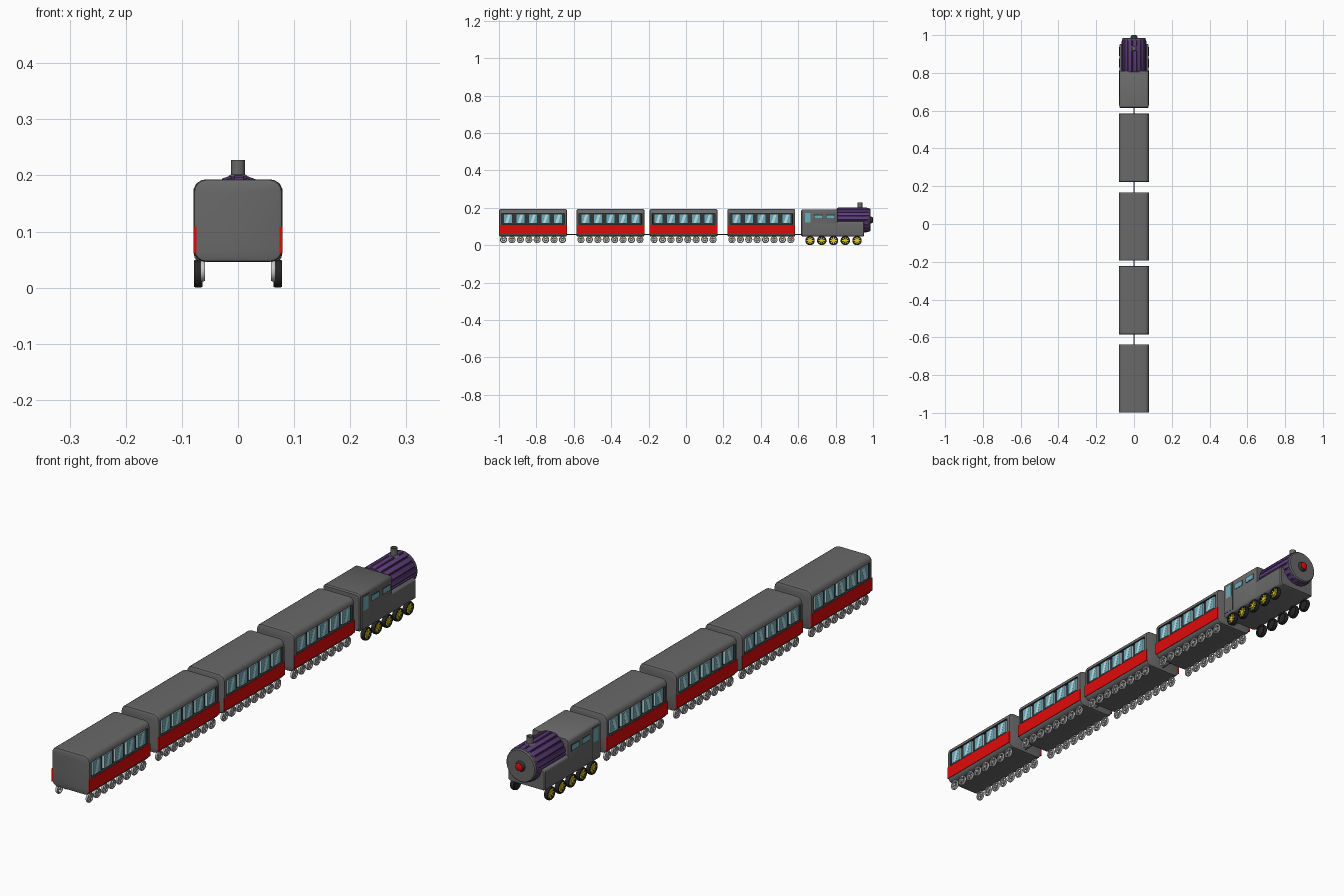
import bpy
import bmesh
from math import cos, sin, pi, radians
from mathutils import Vector

if "Cube" in bpy.data.objects:
    bpy.data.objects.remove(bpy.data.objects["Cube"])


def material(name, r, g, b):
    m = bpy.data.materials.new(name)
    m.use_nodes = True
    m.diffuse_color = (r, g, b, 1)
    m.node_tree.nodes["Principled BSDF"].inputs["Base Color"].default_value = (r, g, b, 1)
    return m


GREY = material("body grey", 0.14, 0.14, 0.14)
RED = material("red", 0.75, 0.003, 0.003)
DARK = material("dark frame", 0.035, 0.035, 0.037)
GLASS = material("window glass", 0.15, 0.43, 0.51)
SHINE = material("pale glass", 0.55, 0.78, 0.83)
PURPLE = material("purple", 0.11, 0.047, 0.19)
GROOVE = material("dark purple", 0.035, 0.014, 0.06)
YELLOW = material("yellow", 0.9, 0.75, 0.02)
METAL = material("light metal", 0.58, 0.58, 0.58)
BLACK = material("tyre black", 0.02, 0.02, 0.02)

AXES = {
    "x": lambda u, v, t: (t, u, v),
    "y": lambda u, v, t: (u, t, v),
    "z": lambda u, v, t: (u, v, t),
}


def circle(r, n=24):
    return [(r * cos(2 * pi * i / n), r * sin(2 * pi * i / n)) for i in range(n)]


def rect(u0, u1, v0, v1):
    return [(u0, v0), (u1, v0), (u1, v1), (u0, v1)]


def rounded(w, z0, z1, r, n=4):
    """Rounded rectangle of half width w."""
    pts = []
    for k, (u, v) in enumerate([(w - r, z1 - r), (r - w, z1 - r), (r - w, z0 + r), (w - r, z0 + r)]):
        for i in range(n + 1):
            a = radians(90 * (k + i / n))
            pts.append((u + r * cos(a), v + r * sin(a)))
    return pts


def loft(bm, sections, axis, mat=0, closed=False):
    """Join cross-sections (position, points) along an axis."""
    place = AXES[axis]
    rings = [[bm.verts.new(place(u, v, t)) for u, v in pts] for t, pts in sections]
    pairs = list(zip(rings, rings[1:]))
    if closed:
        pairs.append((rings[-1], rings[0]))
    faces = []
    n = len(rings[0])
    for a, b in pairs:
        for i in range(n):
            j = (i + 1) % n
            faces.append(bm.faces.new((a[i], a[j], b[j], b[i])))
    if not closed:
        faces += [bm.faces.new(rings[0]), bm.faces.new(rings[-1])]
    for f in faces:
        f.material_index = mat


def finish(bm, name, mats, loc=(0, 0, 0)):
    bmesh.ops.recalc_face_normals(bm, faces=bm.faces)
    mesh = bpy.data.meshes.new(name)
    bm.to_mesh(mesh)
    bm.free()
    for m in mats:
        mesh.materials.append(m)
    ob = place_mesh(mesh, name, loc)
    bpy.ops.object.select_all(action="DESELECT")
    ob.select_set(True)
    bpy.context.view_layer.objects.active = ob
    bpy.ops.object.shade_smooth_by_angle(angle=radians(35))
    return ob


def place_mesh(mesh, name, loc):
    ob = bpy.data.objects.new(name, mesh)
    bpy.context.collection.objects.link(ob)
    ob.location = loc
    return ob


def solid(name, sections, axis, mat, loc=(0, 0, 0)):
    bm = bmesh.new()
    loft(bm, sections, axis)
    return finish(bm, name, [mat], loc)


def plate(bm, side, pts, x, mat, thick=0.003):
    """Sheet on one side wall, outer face at x."""
    loft(bm, [(side * (x - thick), pts), (side * x, pts)], "x", mat)


def wheel_mesh(name, r, w, mats, spokes, backed):
    """Spoked wheel on the x axis; a backed wheel has a disc behind its spokes."""
    bm = bmesh.new()
    rim = r * 0.74
    loft(bm, [(-w, circle(rim)), (-w, circle(r * 0.94)), (-w / 2, circle(r)),
              (w / 2, circle(r)), (w, circle(r * 0.94)), (w, circle(rim))], "x", 0, True)
    back = -w * 0.1 if backed else -w
    loft(bm, [(back, circle(r * 0.28, 12)), (w, circle(r * 0.28, 12))], "x", 1)
    s = r * 0.1
    for i in range(spokes):
        d = Vector((cos(2 * pi * i / spokes), sin(2 * pi * i / spokes)))
        p = Vector((-d.y, d.x)) * s
        pts = [d * r * 0.15 + p, d * rim * 1.03 + p, d * rim * 1.03 - p, d * r * 0.15 - p]
        loft(bm, [(w * 0.1, pts), (w * 0.8, pts)], "x", 1)
    if backed:
        loft(bm, [(-w * 0.4, circle(rim * 1.02)), (w * 0.2, circle(rim * 1.02))], "x", 0)
    ob = finish(bm, name, mats)
    mesh = ob.data
    bpy.data.objects.remove(ob)
    return mesh


car_wheel = wheel_mesh("car_wheel", 0.019, 0.004, [METAL, METAL], 5, False)
engine_wheel = wheel_mesh("engine_wheel", 0.025, 0.0075, [BLACK, YELLOW], 8, True)


def add_wheels(mesh, x, ys, z):
    for y in ys:
        for side in (-1, 1):
            ob = place_mesh(mesh, mesh.name, (side * x, y, z))
            ob.rotation_euler.z = 0 if side > 0 else pi


def carriage(yc):
    h = 0.181
    # rounded shell with a recessed dark window strip on each side wall
    bm = bmesh.new()
    small, full = rounded(0.073, 0.052, 0.187, 0.018), rounded(0.079, 0.046, 0.193, 0.022)
    mid = rounded(0.0775, 0.0475, 0.1915, 0.021)
    loft(bm, [(-h, small), (-h + 0.002, mid), (-h + 0.007, full),
              (h - 0.007, full), (h - 0.002, mid), (h, small)], "y")
    bmesh.ops.recalc_face_normals(bm, faces=bm.faces)
    for co, no in (((0, 0, 0.111), (0, 0, 1)), ((0, 0, 0.17), (0, 0, 1)),
                   ((0, -0.168, 0), (0, 1, 0)), ((0, 0.168, 0), (0, 1, 0))):
        bmesh.ops.bisect_plane(bm, geom=bm.verts[:] + bm.edges[:] + bm.faces[:], plane_co=co, plane_no=no)
    bm.normal_update()
    strips = []
    for f in bm.faces:
        c = f.calc_center_median()
        if abs(f.normal.x) > 0.99 and 0.111 < c.z < 0.17 and abs(c.y) < 0.168:
            strips.append(f)
            f.material_index = 1
    for f in bmesh.ops.inset_region(bm, faces=strips, thickness=0.001, depth=-0.01)["faces"]:
        f.material_index = 1
    finish(bm, "carriage_body", [GREY, DARK], (0, yc, 0))
    # red lower panels
    bm = bmesh.new()
    for side in (-1, 1):
        plate(bm, side, rect(-h, h, 0.061, 0.109), 0.0796, 0, 0.0055)
    finish(bm, "red_panels", [RED], (0, yc, 0))
    # five thick panes with pale edges on each side
    bm = bmesh.new()
    for side in (-1, 1):
        for i in range(-2, 3):
            y = i * 0.067
            plate(bm, side, rect(y - 0.024, y + 0.024, 0.116, 0.166), 0.078, 1, 0.011)
            streak = [(y - 0.014, 0.118), (y, 0.118), (y + 0.014, 0.164), (y, 0.164)]
            plate(bm, side, streak, 0.0784, 1)
    bm.normal_update()
    for f in bm.faces:
        if abs(f.normal.x) > 0.9 and abs(f.calc_center_median().x) < 0.0782:
            f.material_index = 0
    finish(bm, "carriage_windows", [GLASS, SHINE], (0, yc, 0))
    add_wheels(car_wheel, 0.063, [yc + (i - 3.5) * 0.045 for i in range(8)], 0.03)


for centre in (-0.818, -0.404, -0.013, 0.403):
    carriage(centre)

# couplings in the gaps
for y in (-0.611, -0.209, 0.195, 0.6):
    solid("coupling", [(-0.035, circle(0.002, 8)), (0.035, circle(0.002, 8))], "y", GREY, (0, y, 0.058))

# engine chassis and cab
solid("engine_chassis", [(0.62, rounded(0.075, 0.05, 0.124, 0.008)), (0.624, rounded(0.078, 0.047, 0.126, 0.01)),
                         (0.948, rounded(0.078, 0.047, 0.126, 0.01)), (0.953, rounded(0.074, 0.05, 0.123, 0.008))],
      "y", GREY)
solid("engine_cab", [(0.615, rounded(0.074, 0.052, 0.186, 0.012)), (0.62, rounded(0.078, 0.048, 0.19, 0.014)),
                     (0.805, rounded(0.078, 0.048, 0.19, 0.014)), (0.81, rounded(0.075, 0.052, 0.187, 0.012))],
      "y", GREY)

# cab doors and side windows
bm = bmesh.new()
for side in (-1, 1):
    plate(bm, side, rect(0.628, 0.672, 0.06, 0.178), 0.0786, 0)
    plate(bm, side, rect(0.629, 0.671, 0.061, 0.177), 0.0792, 1)
    plate(bm, side, rect(0.635, 0.665, 0.122, 0.172), 0.0796, 2)
    for y in (0.708, 0.772):
        plate(bm, side, rect(y - 0.024, y + 0.024, 0.139, 0.163), 0.0786, 0)
        plate(bm, side, rect(y - 0.021, y + 0.021, 0.142, 0.160), 0.0792, 2)
finish(bm, "cab_doors_and_windows", [DARK, GREY, GLASS])


# ribbed boiler
def ribs(scale, n=18):
    pts = []
    for i in range(n):
        for r, off in ((0.062, 0.0), (0.066, 0.08), (0.066, 0.78), (0.062, 0.86)):
            a = 2 * pi * (i + off) / n
            pts.append((r * scale * cos(a), 0.135 + r * scale * sin(a)))
    return pts


bm = bmesh.new()
loft(bm, [(0.805, ribs(0.94)), (0.813, ribs(1)), (0.966, ribs(1)), (0.978, ribs(0.95))], "y")
for f in bm.faces:
    c = f.calc_center_median()
    if len(f.verts) == 4 and Vector((c.x, c.z - 0.135)).length < 0.063 and 0.82 < c.y < 0.96:
        f.material_index = 1
finish(bm, "boiler", [PURPLE, GROOVE])

# boiler front, red nose and chimney
solid("boiler_front", [(0.97, circle(0.062, 32)), (0.982, circle(0.062, 32)), (0.986, circle(0.058, 32))],
      "y", GREY, (0, 0, 0.135))
solid("nose_ring", [(0.98, circle(0.02)), (0.988, circle(0.019)), (0.996, circle(0.015))],
      "y", DARK, (0, 0, 0.135))
solid("red_nose", [(0.99, circle(0.0145)), (0.998, circle(0.0145)), (1.0, circle(0.011))],
      "y", RED, (0, 0, 0.135))
solid("chimney", [(0.19, circle(0.02)), (0.198, circle(0.018)), (0.202, circle(0.0125)), (0.228, circle(0.0125)),
                  (0.228, circle(0.009)), (0.22, circle(0.009))], "z", GREY, (0, 0.93, 0))

add_wheels(engine_wheel, 0.071, [0.663 + i * 0.0628 for i in range(5)], 0.025)
